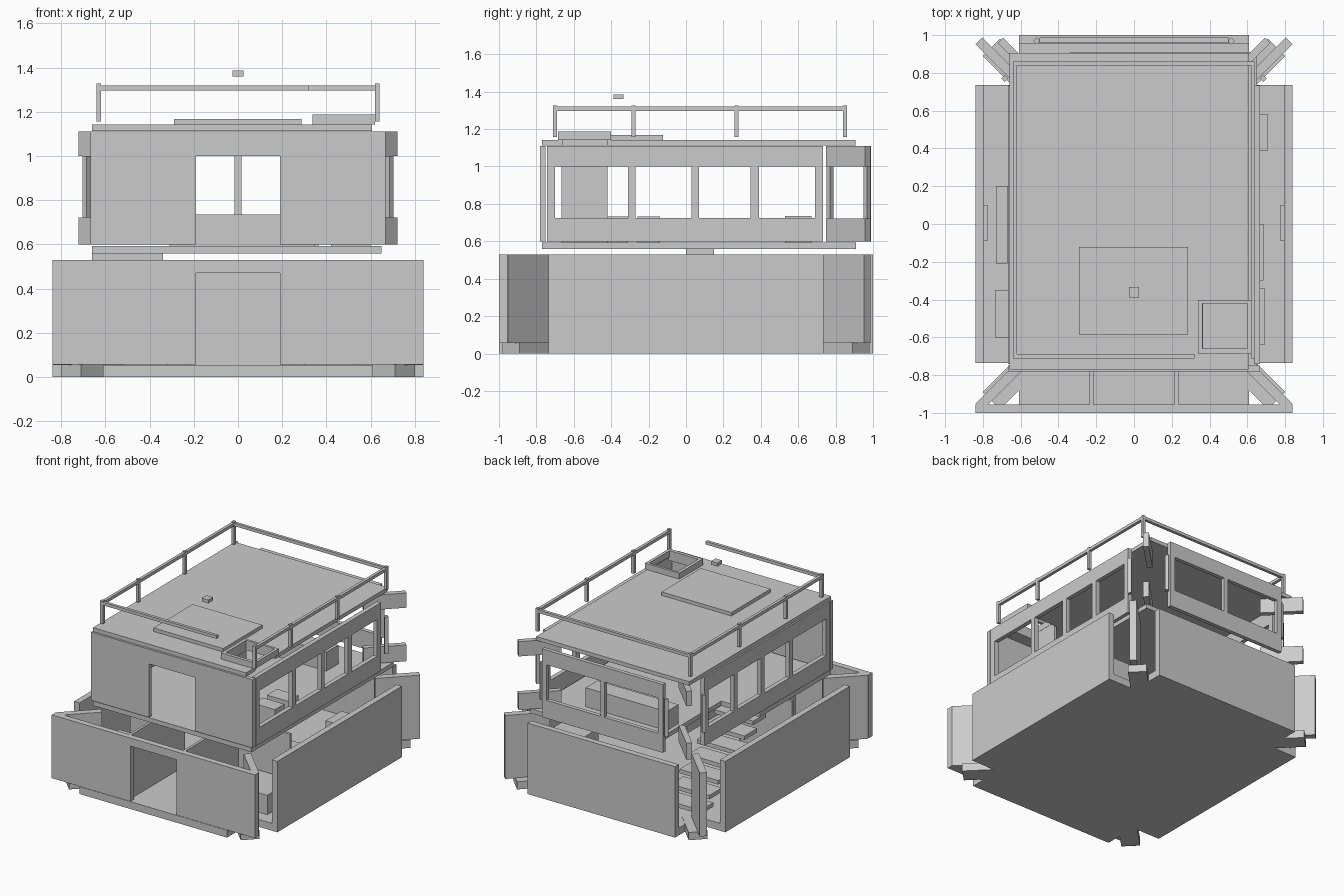
import bpy, bmesh, math
from mathutils import Matrix, Vector

if "Cube" in bpy.data.objects:
    bpy.data.objects.remove(bpy.data.objects["Cube"])


def boxes(name, items):
    """One object from boxes given as (x0, x1, y0, y1, z0, z1)."""
    bm = bmesh.new()
    for x0, x1, y0, y1, z0, z1 in items:
        m = Matrix.Translation(((x0 + x1) / 2, (y0 + y1) / 2, (z0 + z1) / 2))
        bmesh.ops.create_cube(bm, size=1, matrix=m @ Matrix.Diagonal((x1 - x0, y1 - y0, z1 - z0, 1)))
    me = bpy.data.meshes.new(name)
    bm.to_mesh(me)
    bm.free()
    ob = bpy.data.objects.new(name, me)
    bpy.context.collection.objects.link(ob)
    return ob


def box(name, *b):
    return boxes(name, [b])


def radial(name, cx, cy, length, thick, z0, z1):
    """Upright slab pointing out along the diagonal of its corner."""
    ob = box(name, -length / 2, length / 2, -thick / 2, thick / 2, z0, z1)
    a = math.atan2(math.copysign(1, cy), math.copysign(1, cx))
    ob.data.transform(Matrix.Translation((cx, cy, 0)) @ Matrix.Rotation(a, 4, 'Z'))
    return ob


def extrude(name, pts, z0, z1):
    """Flat outline pulled up from z0 to z1."""
    bm = bmesh.new()
    f = bm.faces.new([bm.verts.new((x, y, z0)) for x, y in pts])
    r = bmesh.ops.extrude_face_region(bm, geom=[f])
    bmesh.ops.translate(bm, vec=Vector((0, 0, z1 - z0)),
                        verts=[v for v in r['geom'] if isinstance(v, bmesh.types.BMVert)])
    bmesh.ops.recalc_face_normals(bm, faces=bm.faces)
    me = bpy.data.meshes.new(name)
    bm.to_mesh(me)
    bm.free()
    ob = bpy.data.objects.new(name, me)
    bpy.context.collection.objects.link(ob)
    return ob


# Hull floor, a rectangle with notched corners
q = [(0.84, 0.735), (0.61, 0.735), (0.61, 1.0)]
outline = (q + [(-x, y) for x, y in reversed(q)]
           + [(-x, -y) for x, y in q] + [(x, -y) for x, y in reversed(q)])
extrude("hull_floor", outline, 0, 0.055)

# Hull walls
for s, side in ((1, "right"), (-1, "left")):
    a, b = sorted((s * 0.795, s * 0.84))
    box(f"hull_wall_{side}", a, b, -0.735, 0.735, 0.055, 0.53)
    a, b = sorted((s * 0.775, s * 0.795))
    box(f"hull_shelf_{side}", a, b, -0.09, 0.10, 0.25, 0.40)
    for t, end in ((1, "back"), (-1, "front")):
        radial(f"corner_panel_{end}_{side}", s * 0.712, t * 0.86, 0.31, 0.05, 0.055, 0.53)
        radial(f"corner_floor_{end}_{side}", s * 0.66, t * 0.84, 0.27, 0.13, 0, 0.058)
box("hull_wall_back", -0.61, 0.61, 0.955, 1.0, 0.055, 0.53)
boxes("hull_wall_front", [
    (-0.84, -0.19, -1, -0.955, 0.057, 0.53),
    (0.19, 0.84, -1, -0.955, 0.057, 0.53),
    (-0.19, 0.19, -1, -0.955, 0.47, 0.53)])

# Rooms and furniture below deck
for s, side in ((1, "right"), (-1, "left")):
    a, b = sorted((s * 0.215, s * 0.235))
    box(f"partition_{side}", a, b, -0.955, -0.32, 0.055, 0.53)
    a, b = sorted((s * 0.235, s * 0.66))
    box(f"cross_partition_{side}", a, b, -0.33, -0.31, 0.055, 0.53)
box("lower_bed_left", -0.735, -0.32, -0.60, -0.35, 0.055, 0.20)
box("lower_bed_right", 0.30, 0.69, -0.64, -0.34, 0.055, 0.20)
box("lower_sofa", -0.73, -0.67, -0.21, 0.20, 0.055, 0.24)
box("lower_counter", 0.45, 0.685, -0.30, 0.0, 0.055, 0.30)
box("lower_cabinet", 0.45, 0.71, 0.39, 0.58, 0.055, 0.30)

# Stairs up to the main deck
N = 7
for i in range(N):
    z = 0.13 + i * 0.0715
    y = 0.62 - i * 0.1035
    box(f"stair_{i + 1}", -0.66, -0.34, y, y + 0.15, z - 0.03, z)

# Main deck with the stair opening
boxes("main_deck", [(-0.34, 0.65, -0.77, 0.91, 0.56, 0.593),
                    (-0.66, -0.34, -0.77, 0.07, 0.56, 0.593)])

# Cabin side walls, each with four windows
openings = [(-0.70, -0.31), (-0.27, 0.03), (0.07, 0.345), (0.39, 0.69)]
for s, side in ((1, "right"), (-1, "left")):
    a, b = sorted((s * 0.635, s * 0.668))
    edges = [-0.742] + [v for o in openings for v in o] + [0.733]
    parts = [(a, b, -0.742, 0.733, 0.60, 0.725), (a, b, -0.742, 0.733, 1.0, 1.11)]
    parts += [(a, b, edges[i], edges[i + 1], 0.725, 1.0) for i in range(0, len(edges), 2)]
    boxes(f"cabin_wall_{side}", parts)
    # Rear corner sills, headers and posts
    for part, z0, z1 in (("sill", 0.60, 0.722), ("header", 1.0, 1.11)):
        radial(f"cabin_corner_{part}_{side}", s * 0.603, 0.868, 0.295, 0.04, z0, z1)
    for n, (px, py) in enumerate(((0.685, 0.77), (0.515, 0.968))):
        radial(f"cabin_corner_post_{n + 1}_{side}", s * px, py, 0.026, 0.026, 0.722, 1.0)

# Cabin front wall with doorway
boxes("cabin_wall_front", [
    (-0.668, -0.19, -0.78, -0.75, 0.60, 1.11),
    (0.19, 0.668, -0.78, -0.75, 0.60, 1.11),
    (-0.19, 0.19, -0.78, -0.75, 1.0, 1.11)])

# Cabin back wall with two windows
boxes("cabin_wall_back", [
    (-0.50, 0.50, 0.958, 0.988, 0.60, 0.735),
    (-0.50, 0.50, 0.958, 0.988, 1.0, 1.11)]
    + [(x - w, x + w, 0.958, 0.988, 0.735, 1.0) for x, w in ((-0.48, 0.02), (0, 0.016), (0.48, 0.02))])

# Cabin furniture
box("cabin_bench", -0.31, 0.36, 0.53, 0.67, 0.593, 0.735)
box("cabin_counter", 0.42, 0.60, -0.26, -0.14, 0.593, 0.732)
box("cabin_cupboard", 0.42, 0.60, -0.42, -0.31, 0.593, 0.732)
box("hatch_shaft_panel", 0.345, 0.365, -0.665, -0.42, 0.593, 1.11)

# Roof with hatch opening
boxes("roof", [(-0.66, 0.36, -0.77, 0.905, 1.113, 1.142),
               (0.36, 0.605, -0.42, 0.905, 1.113, 1.142),
               (0.36, 0.605, -0.77, -0.66, 1.113, 1.142)])
boxes("hatch_coaming", [
    (0.338, 0.362, -0.685, -0.402, 1.142, 1.187),
    (0.598, 0.62, -0.685, -0.402, 1.142, 1.187),
    (0.362, 0.598, -0.685, -0.66, 1.142, 1.187),
    (0.362, 0.598, -0.42, -0.402, 1.142, 1.187)])
box("roof_panel", -0.29, 0.287, -0.585, -0.122, 1.142, 1.168)
box("mast_light", -0.026, 0.026, -0.388, -0.333, 1.36, 1.386)

# Roof railing
r = 0.011
for s, side in ((1, "right"), (-1, "left")):
    x = s * 0.63
    box(f"rail_{side}", x - r, x + r, -0.70, 0.85, 1.297, 1.32)
    for n, y in enumerate((-0.70, -0.28, 0.27, 0.85)):
        box(f"rail_post_{side}_{n + 1}", x - r, x + r, y - r, y + r, 1.157, 1.327)
box("rail_back", -0.63, 0.63, 0.85 - r, 0.85 + r, 1.297, 1.32)
box("rail_front", -0.63, 0.32, -0.70 - r, -0.70 + r, 1.297, 1.32)
